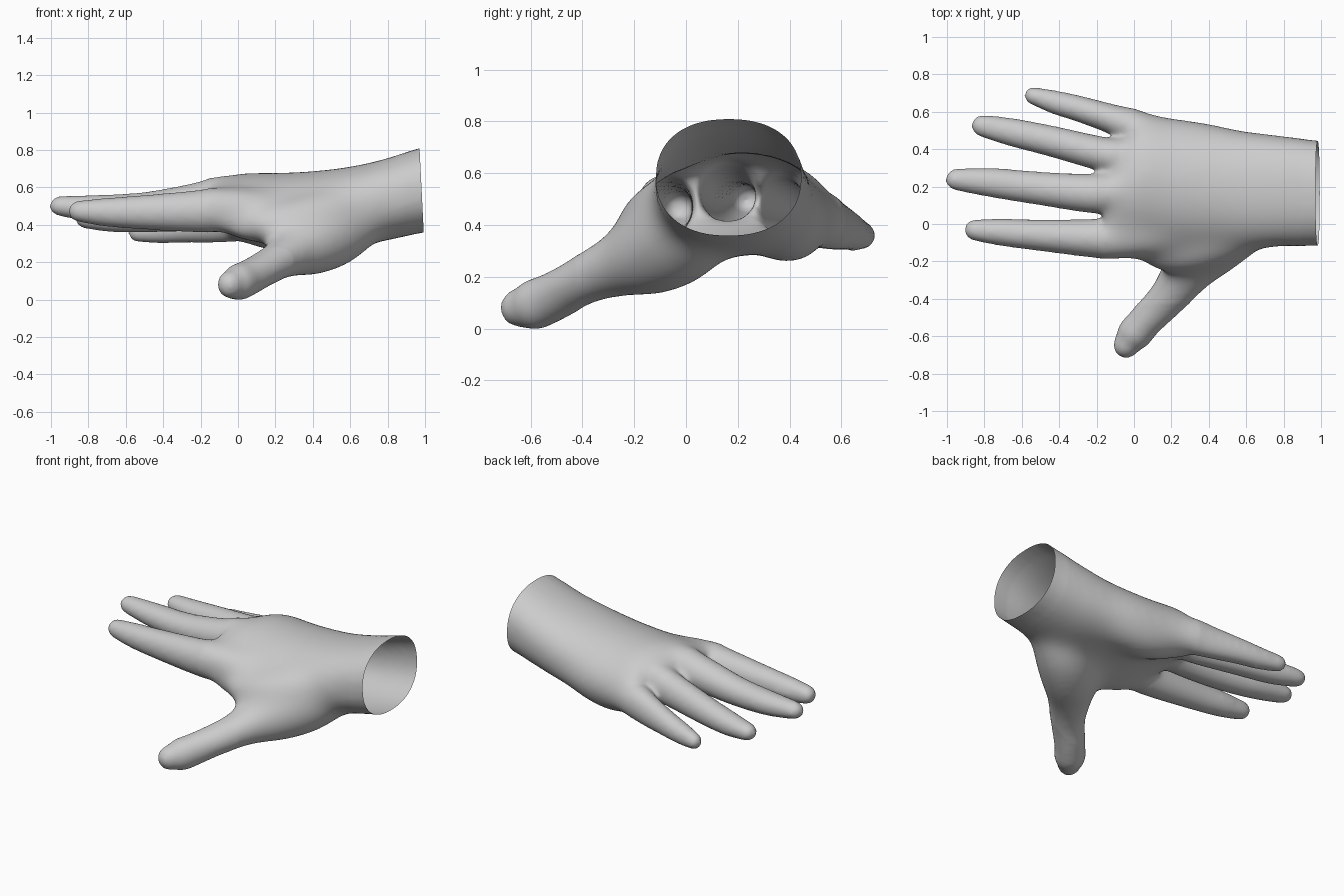
import bpy, bmesh, math
from mathutils import Vector

if "Cube" in bpy.data.objects:
    bpy.data.objects.remove(bpy.data.objects["Cube"])

N = 28      # sides of each tube
PAD = 0.008  # offsets the shrink of the smoothing pass
bm = bmesh.new()


def spline(pts, steps=6):
    """Catmull-Rom through points of any dimension."""
    out = []
    for i in range(len(pts) - 1):
        p0, p1, p2, p3 = (pts[max(i - 1, 0)], pts[i], pts[i + 1], pts[min(i + 2, len(pts) - 1)])
        for s in range(steps):
            t = s / steps
            out.append([0.5 * (2 * b + (c - a) * t + (2 * a - 5 * b + 4 * c - d) * t * t
                               + (3 * b - a - 3 * c + d) * t ** 3)
                        for a, b, c, d in zip(p0, p1, p2, p3)])
    return out + [list(pts[-1])]


def tube(pts, tip=True, fixed=False):
    """Closed tube; each point is x, y, z, half width, half height, arch, tilt."""
    rows = spline([list(p) + [0] * (7 - len(p)) for p in pts])
    end = Vector(rows[-1][:3]) - Vector(rows[-2][:3])
    end.normalize()
    if tip:
        last = rows[-1]
        for a in (25, 45, 65, 82):
            c = Vector(last[:3]) + end * (last[3] + PAD * 2) * math.sin(math.radians(a))
            k = math.cos(math.radians(a))
            rows.append([*c, last[3] * k, last[4] * k, 0, 0])
    rings = []
    for i, r in enumerate(rows):
        a, b = rows[max(i - 1, 0)], rows[min(i + 1, len(rows) - 1)]
        tan = Vector((-1, 0, 0)) if fixed else (Vector(b[:3]) - Vector(a[:3])).normalized()
        side = Vector((0, 0, 1)).cross(tan).normalized() * -1
        up = tan.cross(side).normalized()
        if up.z < 0:
            up.negate()
        ring = []
        for j in range(N):
            t = 2 * math.pi * j / N
            u, v = math.cos(t), math.sin(t)
            if fixed:  # slightly boxy section for wrist and palm
                u, v = (math.copysign(abs(w) ** 0.88, w) for w in (u, v))
            h = v * (r[4] + PAD) - r[5] * u * u + r[6] * u
            ring.append(bm.verts.new(Vector(r[:3]) + side * u * (r[3] + PAD) + up * h))
        rings.append(ring)
    faces = [bm.faces.new(rings[0]), bm.faces.new(rings[-1][::-1])]
    for p, q in zip(rings, rings[1:]):
        for j in range(N):
            k = (j + 1) % N
            faces.append(bm.faces.new((p[k], p[j], q[j], q[k])))
    bmesh.ops.recalc_face_normals(bm, faces=faces)


# Wrist and palm: x, y range, z range, arch, tilt
palm = [(1.08, -.11, .43, .39, .845, 0, 0), (.92, -.11, .445, .36, .795, 0, 0),
        (.75, -.12, .475, .32, .745, 0, 0), (.58, -.14, .495, .30, .71, .02, 0),
        (.4, -.17, .535, .30, .69, .06, -.01), (.2, -.19, .565, .33, .68, .09, -.02),
        (.04, -.185, .58, .37, .68, .11, -.035), (-.03, -.18, .50, .39, .67, .10, -.03),
        (-.1, -.165, .40, .42, .64, .06, -.02), (-.16, -.12, .29, .45, .59, .03, 0)]
tube([(x, (a + b) / 2, (c + d) / 2, (b - a) / 2, (d - c) / 2, ar, -ti)
      for x, a, b, c, d, ar, ti in palm], tip=False, fixed=True)

# Four fingers, index to little
tube([(.25, -.06, .49, .08, .08), (-.05, -.075, .49, .11, .115), (-.22, -.076, .48, .096, .105),
      (-.5, -.06, .475, .077, .085), (-.7, -.045, .475, .066, .07), (-.84, -.033, .48, .052, .052)])
tube([(.25, .17, .52, .08, .10), (-.02, .17, .555, .11, .12), (-.22, .163, .525, .098, .1),
      (-.5, .19, .495, .082, .08), (-.75, .22, .495, .072, .066), (-.94, .237, .507, .053, .048)])
tube([(.25, .36, .48, .08, .10), (0, .36, .51, .10, .115), (-.14, .368, .485, .086, .1),
      (-.45, .445, .455, .075, .08), (-.65, .49, .44, .068, .066), (-.80, .523, .44, .054, .048)])
tube([(.25, .46, .42, .08, .10), (.02, .515, .43, .088, .105), (-.13, .565, .41, .071, .092),
      (-.3, .618, .39, .062, .072), (-.42, .65, .375, .056, .06), (-.53, .683, .368, .042, .046)])

# Thumb with its fleshy base
tube([(.68, .07, .47, .15, .15), (.52, -.02, .375, .18, .185), (.38, -.14, .30, .17, .165),
      (.27, -.27, .248, .13, .12), (.16, -.41, .185, .098, .088), (.06, -.52, .128, .085, .088),
      (.0, -.59, .1, .086, .09), (-.035, -.638, .09, .066, .07)])
# Web between thumb and index finger
tube([(.66, -.02, .50, .10, .12), (.46, -.09, .46, .12, .12), (.3, -.135, .42, .12, .12),
      (.16, -.155, .41, .10, .09)])
# Heel of the palm on the little finger side
tube([(.66, .32, .46, .09, .10), (.42, .37, .41, .13, .12), (.22, .395, .385, .14, .12),
      (.05, .44, .40, .10, .09)])

mesh = bpy.data.meshes.new("hand")
bm.to_mesh(mesh)
bm.free()
hand = bpy.data.objects.new("hand", mesh)
bpy.context.collection.objects.link(hand)

# Fuse the tubes into one skin
rm = hand.modifiers.new("fuse", 'REMESH')
rm.mode = 'VOXEL'
rm.voxel_size = 0.014
sm = hand.modifiers.new("soften", 'SMOOTH')
sm.factor = 0.5
sm.iterations = 18
dg = bpy.context.evaluated_depsgraph_get()
skin = bpy.data.meshes.new_from_object(hand.evaluated_get(dg))
hand.modifiers.clear()
hand.data = skin

bm = bmesh.new()
bm.from_mesh(skin)
# Keep only the outer skin, without hidden pockets
seen, stack = set(), [max(bm.verts, key=lambda v: v.co.x)]
while stack:
    v = stack.pop()
    if v not in seen:
        seen.add(v)
        stack += [e.other_vert(v) for e in v.link_edges]
bmesh.ops.delete(bm, geom=[v for v in bm.verts if v not in seen], context='VERTS')
# Melt the joins on the palm, fading out towards the fingers, thumb and wrist
for i in range(80):
    g = .11 * (i % 8) / 8
    body = [v for v in bm.verts if -.15 + g + .4 * max(0, v.co.y - .2) < v.co.x < .88 - g
            and v.co.y > -.42 + g]
    bmesh.ops.smooth_vert(bm, verts=body, factor=0.5, use_axis_x=True, use_axis_y=True,
                          use_axis_z=True)
# Open the wrist with a slightly slanted cut
bmesh.ops.bisect_plane(bm, geom=bm.verts[:] + bm.edges[:] + bm.faces[:], plane_co=(.982, 0, .59),
                       plane_no=(1, 0, .05), clear_outer=True)
for f in bm.faces:
    f.smooth = True
low = min(v.co.z for v in bm.verts)
bmesh.ops.translate(bm, verts=bm.verts, vec=(0, 0, -low))
bm.to_mesh(skin)
bm.free()
